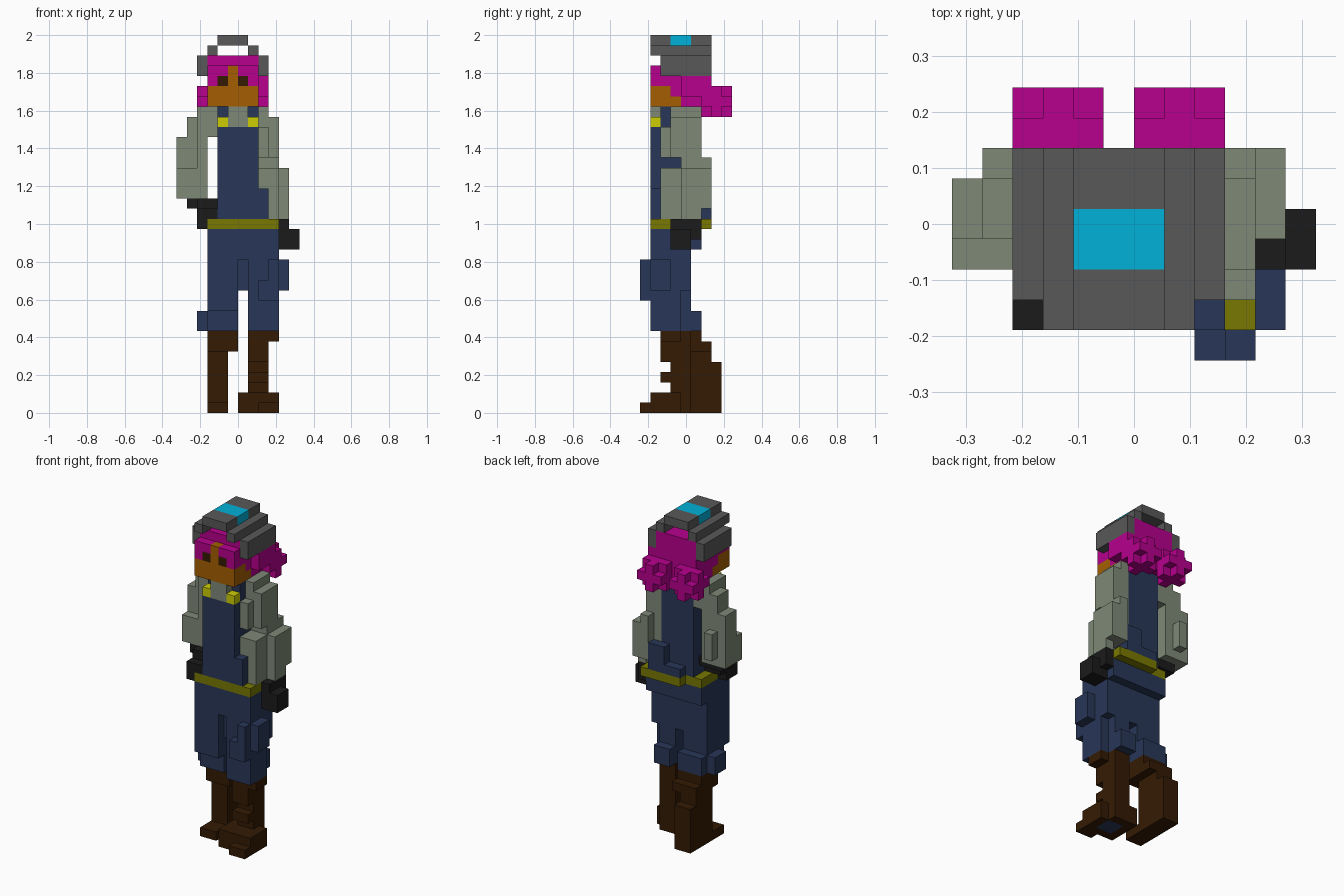
import bpy, bmesh, math
from mathutils import Vector

cube = bpy.data.objects.get("Cube")
if cube:
    bpy.data.objects.remove(cube, do_unlink=True)

UNIT = 2 / 37                       # size of one block
ORIGIN = Vector((0, 4.5, 0))        # y blocks are counted from the front


def material(name, hex_colour):
    rgb = [int(hex_colour[i:i + 2], 16) / 255 for i in (0, 2, 4)]
    lin = [c / 12.92 if c <= 0.04045 else ((c + 0.055) / 1.055) ** 2.4 for c in rgb]
    m = bpy.data.materials.new(name)
    m.use_nodes = True
    m.diffuse_color = (*lin, 1)
    bsdf = m.node_tree.nodes["Principled BSDF"]
    bsdf.inputs["Base Color"].default_value = (*lin, 1)
    bsdf.inputs["Roughness"].default_value = 0.9
    return m


PINK = material("magenta_hair", "B7008D")
SKIN = material("orange_skin", "A55F02")
BROWN = material("dark_brown", "341B04")
GREY = material("mid_grey", "585858")
CYAN = material("cyan", "02B1D8")
NAVY = material("navy_denim", "283758")
SHIRT = material("grey_green", "7F8977")
YELLOW = material("bright_yellow", "CECE04")
OLIVE = material("olive_belt", "787802")
BLACK = material("charcoal_glove", "1B1B1B")

parts = []          # (name, material, cells)
taken = set()       # all filled cells; the first part to claim a cell keeps it


def part(name, mat, *boxes, cells=()):
    """Claim boxes given as (x0, x1, y0, y1, z0, z1) in blocks."""
    own = set(cells)
    for x0, x1, y0, y1, z0, z1 in boxes:
        own |= {(x, y, z) for x in range(x0, x1) for y in range(y0, y1) for z in range(z0, z1)}
    own -= taken
    taken.update(own)
    parts.append((name, mat, own))


def bun(cx, cy, cz):
    """3x3x3 ball with its corners removed."""
    r = (-1, 0, 1)
    return [(cx + a, cy + b, cz + c) for a in r for b in r for c in r
            if abs(a) + abs(b) + abs(c) < 3]


# Headband with side cups and a coloured top pad
part("headband_pad", CYAN, (-2, 1, 3, 5, 36, 37))
part("headband", GREY, (-2, 1, 1, 7, 36, 37),
     (-3, -2, 1, 7, 35, 36), (1, 2, 1, 7, 35, 36))
part("ear_cups", GREY, (-4, -3, 2, 7, 33, 35), (2, 3, 2, 7, 33, 35))

# Head
part("eyes", BROWN, (-2, -1, 1, 2, 32, 33), (0, 1, 1, 2, 32, 33))
part("face", SKIN, (-3, 2, 1, 4, 30, 31), (-3, 2, 1, 3, 31, 32), (-1, 0, 1, 2, 32, 34))
part("hair", PINK, (-3, 2, 1, 7, 30, 34), (-3, 2, 2, 7, 34, 35), (2, 3, 4, 7, 31, 33))
part("hair_bun_left", PINK, cells=bun(1, 7, 30))
part("hair_bun_right", PINK, cells=bun(-3, 7, 30))

# Upper body
part("collar", SHIRT, (-1, 1, 1, 2, 28, 30))
part("strap_buckles", YELLOW, (-2, -1, 1, 2, 28, 29), (1, 2, 1, 2, 28, 29))
part("overall_top", NAVY, (-2, 2, 1, 6, 19, 28), (-2, 2, 2, 6, 28, 30),
     (2, 3, 1, 6, 19, 22), (1, 3, 6, 7, 19, 22), (-1, 1, 6, 7, 19, 20))
part("belt", OLIVE, (-3, 4, 1, 6, 18, 19), (-1, 4, 6, 7, 18, 19))

# Arms and gloves
part("left_sleeve", SHIRT, (2, 4, 3, 6, 25, 29), (2, 3, 3, 6, 29, 30), (2, 3, 2, 3, 25, 28),
     (2, 3, 2, 6, 22, 24), (2, 3, 4, 6, 24, 25), (3, 4, 2, 5, 19, 24),
     (3, 4, 4, 7, 20, 25), (4, 5, 4, 7, 20, 24), (4, 5, 4, 6, 19, 20))
part("left_glove", BLACK, (4, 5, 3, 6, 17, 19), (4, 5, 3, 5, 16, 17),
     (5, 6, 3, 5, 16, 18))
part("right_sleeve", SHIRT, (-4, -2, 3, 6, 27, 30), (-5, -3, 3, 6, 21, 24),
     (-5, -3, 4, 6, 24, 29), (-4, -3, 3, 4, 24, 27), (-6, -5, 3, 6, 21, 24),
     (-6, -5, 4, 6, 24, 27), (-5, -4, 6, 7, 22, 25))
part("right_glove", BLACK, (-5, -2, 3, 5, 20, 21), (-4, -2, 2, 3, 20, 21),
     (-4, -2, 1, 4, 19, 20), (-4, -3, 1, 3, 18, 19))

# Trousers: hips, then the left leg stepping forward and the right leg back
part("hips", NAVY, (-3, 4, 1, 6, 16, 18), (-3, 4, 1, 5, 15, 16),
     (-3, 0, 1, 5, 12, 15), (0, 1, 2, 5, 12, 15), (1, 4, 1, 5, 12, 15))
part("left_trouser", NAVY, (1, 3, 1, 5, 8, 12), (3, 4, 1, 4, 8, 12), (1, 3, 5, 6, 8, 10),
     (3, 4, 0, 1, 11, 15), (2, 3, 0, 1, 11, 13), (4, 5, 1, 3, 12, 15))
part("right_trouser", NAVY, (-3, 0, 1, 5, 10, 12), (-3, 0, 2, 6, 8, 10),
     (-4, -3, 3, 5, 8, 10))

# Boots
part("left_sole", NAVY, (1, 3, 2, 4, 0, 1))
part("left_boot", BROWN, (1, 3, 2, 5, 5, 8), (3, 4, 2, 4, 7, 8), (1, 3, 3, 5, 2, 5),
     (1, 3, 2, 3, 3, 4), (0, 4, 1, 4, 0, 2), (0, 3, 4, 5, 0, 2), (2, 4, 0, 1, 0, 1))
part("right_boot", BROWN, (-3, 0, 3, 6, 7, 8), (-3, 0, 3, 7, 6, 7), (-3, -1, 4, 7, 5, 6),
     (-3, -1, 4, 8, 1, 5), (-3, -1, 2, 8, 0, 1))


# Turn each set of cells into a clean shell of its exposed faces
def build(name, mat, own):
    bm = bmesh.new()
    for cell in sorted(own):
        for axis in range(3):
            u, v = (axis + 1) % 3, (axis + 2) % 3
            for sign in (1, -1):
                near = list(cell)
                near[axis] += sign
                if tuple(near) in taken:
                    continue
                loop = []
                for du, dv in ((0, 0), (1, 0), (1, 1), (0, 1)):
                    p = list(cell)
                    p[axis] += sign > 0
                    p[u] += du
                    p[v] += dv
                    loop.append(bm.verts.new((Vector(p) - ORIGIN) * UNIT))
                bm.faces.new(loop if sign > 0 else loop[::-1])
    bmesh.ops.remove_doubles(bm, verts=bm.verts[:], dist=UNIT * 0.01)
    bmesh.ops.dissolve_limit(bm, angle_limit=math.radians(1),
                             verts=bm.verts[:], edges=bm.edges[:])
    mesh = bpy.data.meshes.new(name)
    bm.to_mesh(mesh)
    bm.free()
    mesh.materials.append(mat)
    bpy.context.collection.objects.link(bpy.data.objects.new(name, mesh))


for entry in parts:
    build(*entry)
